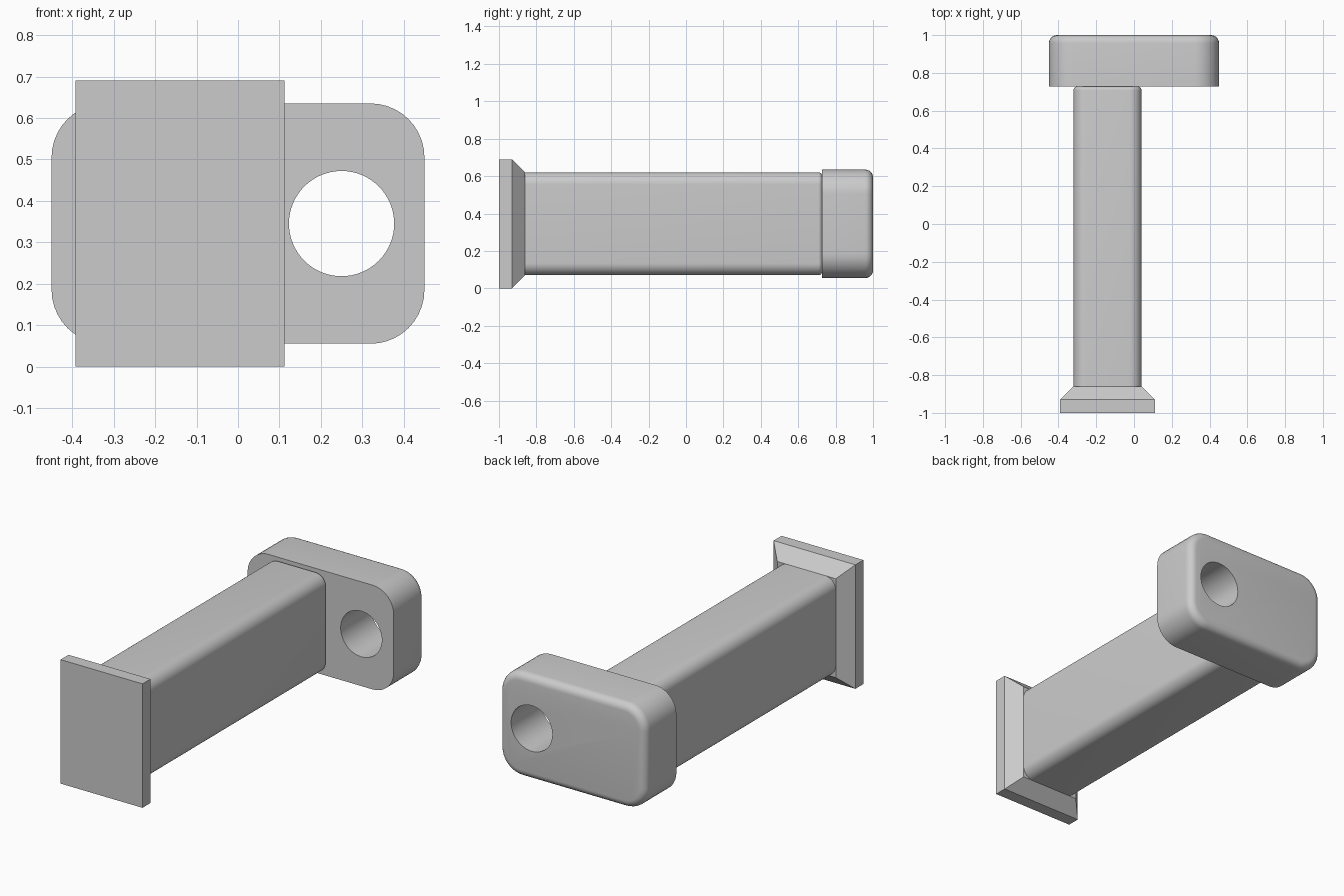
import bpy
import bmesh
from math import cos, sin, pi, radians

if "Cube" in bpy.data.objects:
    bpy.data.objects.remove(bpy.data.objects["Cube"], do_unlink=True)

grey = bpy.data.materials.new("plain_grey")
grey.use_nodes = True
grey.diffuse_color = (0.6, 0.6, 0.6, 1)
grey.node_tree.nodes["Principled BSDF"].inputs["Base Color"].default_value = (0.6, 0.6, 0.6, 1)

MID_Z = 0.345


def outline(cx, half_w, half_h, radius, steps=10):
    """Rounded rectangle in x and z; a zero radius gives four corners."""
    if radius == 0:
        steps = 0
    points = []
    for q, (sx, sz) in enumerate([(1, 1), (-1, 1), (-1, -1), (1, -1)]):
        for i in range(steps + 1):
            a = (q + (i / steps if steps else 0)) * pi / 2
            points.append((cx + sx * (half_w - radius) + radius * cos(a),
                           MID_Z + sz * (half_h - radius) + radius * sin(a)))
    return points


def loft(name, sections):
    """Closed solid through (y, outline) sections."""
    bm = bmesh.new()
    rings = [[bm.verts.new((x, y, z)) for x, z in pts] for y, pts in sections]
    count = len(rings[0])
    for a, b in zip(rings, rings[1:]):
        for i in range(count):
            j = (i + 1) % count
            bm.faces.new((a[i], a[j], b[j], b[i]))
    bm.faces.new(rings[0])
    bm.faces.new(rings[-1])
    bmesh.ops.recalc_face_normals(bm, faces=bm.faces[:])
    mesh = bpy.data.meshes.new(name)
    bm.to_mesh(mesh)
    bm.free()
    obj = bpy.data.objects.new(name, mesh)
    bpy.context.collection.objects.link(obj)
    mesh.materials.append(grey)
    return obj


def select(obj):
    bpy.ops.object.select_all(action='DESELECT')
    obj.select_set(True)
    bpy.context.view_layer.objects.active = obj


def fillet(y, cx, half_w, half_h, corner, size, steps=6):
    """Sections rounding a solid off towards its end at y."""
    result = []
    for i in range(steps + 1):
        a = i / steps * pi / 2
        inset = size * (1 - cos(a))
        result.append((y - size * (1 - sin(a)),
                       outline(cx, half_w - inset, half_h - inset, corner - inset)))
    return result


# Square foot plate with sloped back
foot = loft("foot_plate", [(-1, outline(-0.14, 0.252, 0.345, 0)),
                           (-0.93, outline(-0.14, 0.252, 0.345, 0)),
                           (-0.86, outline(-0.14, 0.18, 0.275, 0))])

# Long rounded shaft
shaft = loft("shaft", [(-0.87, outline(-0.14, 0.18, 0.275, 0.065))]
             + fillet(0.728, -0.14, 0.18, 0.275, 0.065, 0.02))

# End block with softened back rim
block = loft("end_block", [(0.727, outline(0, 0.45, 0.29, 0.13))]
             + fillet(1, 0, 0.45, 0.29, 0.13, 0.042))

# Round hole through the block
cutter = loft("hole_cutter", [(y, outline(0.25, 0.127, 0.127, 0.127, 16)) for y in (0.6, 1.1)])
bm = bmesh.new()
bm.from_mesh(cutter.data)
bmesh.ops.remove_doubles(bm, verts=bm.verts[:], dist=0.0001)
bm.to_mesh(cutter.data)
bm.free()
cutter.hide_render = True
hole = block.modifiers.new("hole", 'BOOLEAN')
hole.operation = 'DIFFERENCE'
hole.solver = 'EXACT'
hole.object = cutter
select(block)
bpy.ops.object.modifier_apply(modifier=hole.name)
bpy.data.objects.remove(cutter, do_unlink=True)

for part in (shaft, block):
    select(part)
    bpy.ops.object.shade_smooth_by_angle(angle=radians(35))
